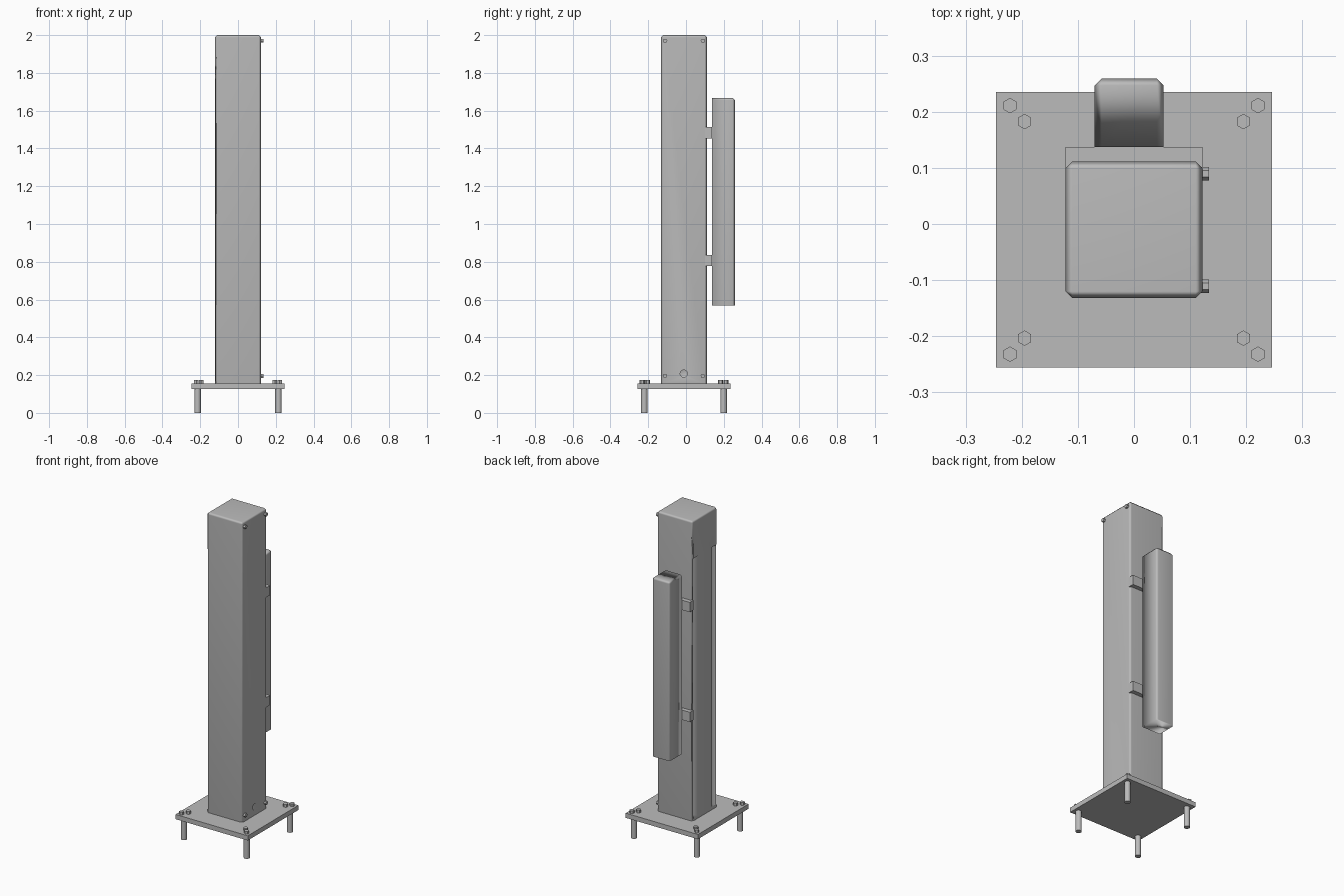
import bpy, bmesh, math
from mathutils import Matrix

cube = bpy.data.objects.get("Cube")
if cube:
    bpy.data.objects.remove(cube, do_unlink=True)

GREY = (0.5, 0.5, 0.5, 1)
metal = bpy.data.materials.new("grey metal")
metal.use_nodes = True
metal.diffuse_color = GREY
metal.node_tree.nodes["Principled BSDF"].inputs["Base Color"].default_value = GREY


def finish(name, bm):
    bmesh.ops.recalc_face_normals(bm, faces=bm.faces)
    mesh = bpy.data.meshes.new(name)
    bm.to_mesh(mesh)
    bm.free()
    mesh.materials.append(metal)
    ob = bpy.data.objects.new(name, mesh)
    bpy.context.collection.objects.link(ob)
    return ob


def box(name, x, y, z, bevel=0, rule=None):
    """Box from (min, max) pairs; edges that pass the rule are chamfered."""
    bm = bmesh.new()
    bmesh.ops.create_cube(bm, size=1)
    for v in bm.verts:
        v.co = [lo if c < 0 else hi for c, (lo, hi) in zip(v.co, (x, y, z))]
    if bevel:
        edges = [e for e in bm.edges if rule(e)]
        bmesh.ops.bevel(bm, geom=edges, offset=bevel, segments=1, affect='EDGES')
    return finish(name, bm)


def rod(name, centre, radius, length, sides, axis='Z', turn=0):
    bm = bmesh.new()
    bmesh.ops.create_cone(bm, cap_ends=True, segments=sides, radius1=radius,
                          radius2=radius, depth=length)
    bm.transform(Matrix.Rotation(turn, 4, 'Z'))
    if axis == 'X':
        bm.transform(Matrix.Rotation(math.pi / 2, 4, 'Y'))
    bm.transform(Matrix.Translation(centre))
    return finish(name, bm)


def smooth(ob, angle):
    bpy.ops.object.select_all(action='DESELECT')
    ob.select_set(True)
    bpy.context.view_layer.objects.active = ob
    bpy.ops.object.shade_smooth_by_angle(angle=math.radians(angle))


def cut(ob, cutter):
    mod = ob.modifiers.new("cut", 'BOOLEAN')
    mod.object = cutter
    mod.solver = 'EXACT'
    cutter.hide_render = True
    cutter.hide_viewport = True
    cutter.display_type = 'WIRE'


def vertical(e):
    return abs(e.verts[0].co.z - e.verts[1].co.z) > 0.1


def at_top(e):
    return min(v.co.z for v in e.verts) > 1


MID_Y = -0.0105

# Base plate
box("base_plate", (-0.246, 0.246), (-0.256, 0.235), (0.127, 0.156))

# Post with chamfered corners and top
post = box("post", (-0.122, 0.122), (-0.132, 0.111), (0.156, 2.0), 0.012,
           lambda e: vertical(e) or at_top(e))
smooth(post, 50)

# Two long slots in one side, and a cable hole in the other
for y in (0.08, -0.1):
    cut(post, box("slot_cutter", (-0.2, -0.092), (y - 0.022, y + 0.022), (0.17, 1.77)))
cut(post, rod("hole_cutter", (0.12, -0.012, 0.208), 0.019, 0.06, 24, 'X'))
post.modifiers.new("even_shading", 'WEIGHTED_NORMAL')

# Mounting brackets across the back
for name, low in (("lower_bracket", 0.777), ("upper_bracket", 1.453)):
    box(name, (-0.122, 0.122), (0.1, 0.1375), (low, low + 0.06))

# Long housing on the brackets
housing = box("rear_housing", (-0.07, 0.053), (0.1375, 0.259), (0.568, 1.668), 0.012,
              lambda e: (vertical(e) and e.verts[0].co.y > 0.2)
              or (at_top(e) and max(v.co.y for v in e.verts) > 0.2))
smooth(housing, 50)
housing.modifiers.new("even_shading", 'WEIGHTED_NORMAL')

# Anchor legs and paired hexagonal bolt heads at each corner of the plate
for sx in (-1, 1):
    for sy in (-1, 1):
        leg = rod("anchor_leg", (sx * 0.214, MID_Y + sy * 0.21, 0.07), 0.017, 0.14, 24)
        smooth(leg, 30)
        for dx, dy in ((0.221, 0.2215), (0.195, 0.193)):
            rod("bolt_head", (sx * dx, MID_Y + sy * dy, 0.163), 0.0137, 0.02, 6,
                turn=math.pi / 6 * 0)

# Side screws near the top and bottom of the post
for y in (0.0895, -0.111):
    for z in (0.196, 1.97):
        rod("side_screw", (0.124, y, z), 0.012, 0.02, 6, 'X')
